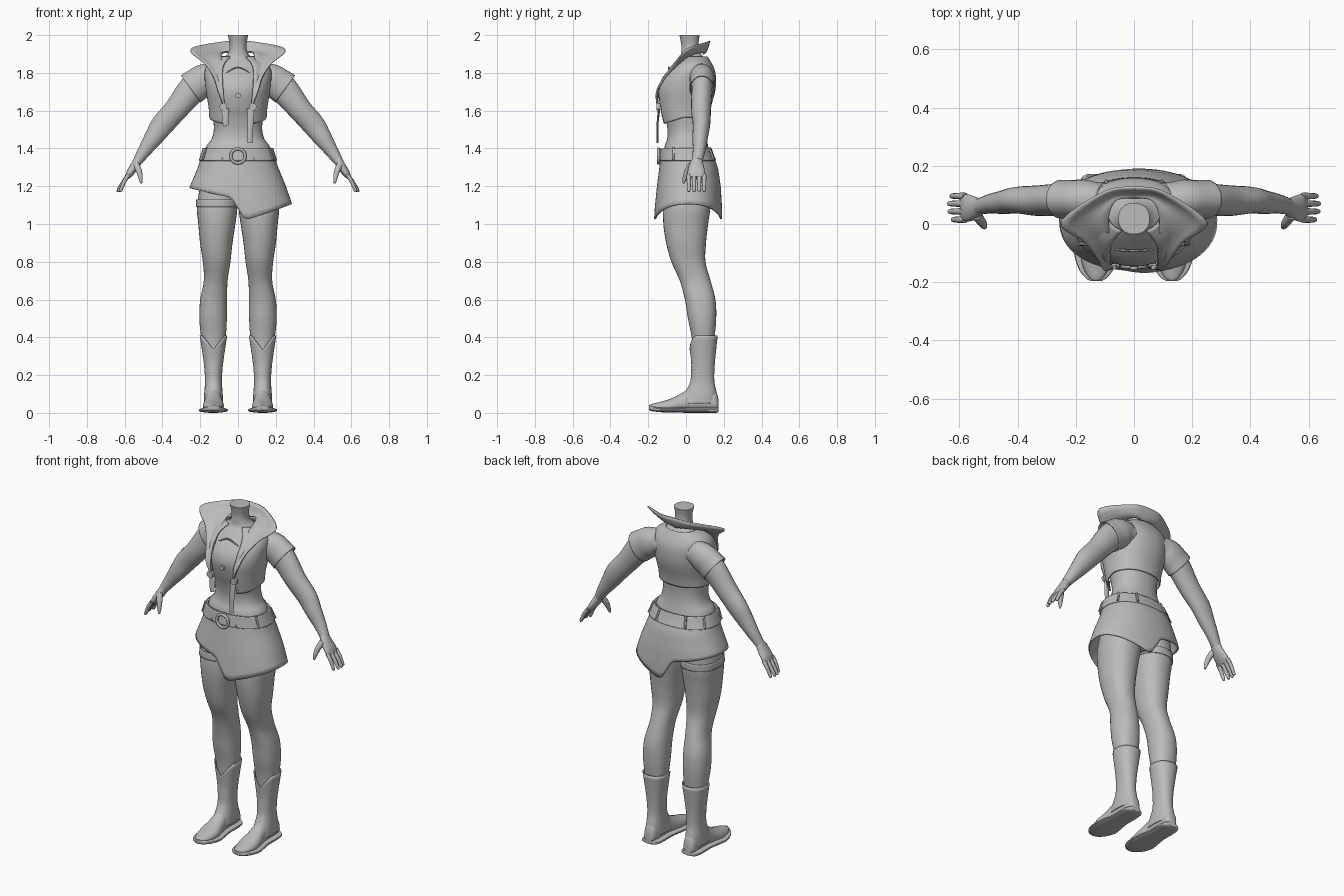
import bpy, bmesh, math
from mathutils import Vector

if "Cube" in bpy.data.objects:
    bpy.data.objects.remove(bpy.data.objects["Cube"])

grey = bpy.data.materials.new("plain grey")
grey.use_nodes = True
grey.diffuse_color = (0.5, 0.5, 0.5, 1)
grey.node_tree.nodes["Principled BSDF"].inputs["Base Color"].default_value = (0.5, 0.5, 0.5, 1)
parts = []


def smooth_rows(rows, k=4):
    """Catmull-Rom interpolation through rows of numbers."""
    out = []
    for i in range(len(rows) - 1):
        a, b, c, d = (rows[max(0, min(len(rows) - 1, i + j))] for j in (-1, 0, 1, 2))
        for s in range(k):
            t = s / k
            out.append([0.5 * (2*q + (r - p)*t + (2*p - 5*q + 4*r - w)*t*t + (3*q - p - 3*r + w)*t**3)
                        for p, q, r, w in zip(a, b, c, d)])
    return out + [list(rows[-1])]


def skin(name, rings, closed=True, caps=True, thick=0):
    """Surface through a stack of point rings."""
    bm = bmesh.new()
    vs = [[bm.verts.new(p) for p in ring] for ring in rings]
    n = len(vs[0])
    for lo, hi in zip(vs, vs[1:]):
        for i in range(n if closed else n - 1):
            j = (i + 1) % n
            bm.faces.new((lo[i], lo[j], hi[j], hi[i]))
    if closed and caps:
        bm.faces.new(vs[0][::-1])
        bm.faces.new(vs[-1])
    bmesh.ops.recalc_face_normals(bm, faces=bm.faces)
    me = bpy.data.meshes.new(name)
    bm.to_mesh(me)
    bm.free()
    ob = bpy.data.objects.new(name, me)
    bpy.context.collection.objects.link(ob)
    me.materials.append(grey)
    if thick:
        m = ob.modifiers.new("thickness", "SOLIDIFY")
        m.thickness = thick
        m.offset = 0
    parts.append(ob)
    return ob


def oval(a, w, yf, yb, e=0.9):
    """Point of a rounded section; angle 0 is the front, front and back depth differ."""
    s, c = math.sin(a), math.cos(a)
    mid = (yf + yb) / 2
    return (w * math.copysign(abs(s)**e, s), mid - (yb - yf) / 2 * math.copysign(abs(c)**e, c))


def column(name, rows, n=32, side=1, **kw):
    """Upright loft from rows of (centre x, z, half width, front y, back y)."""
    rings = []
    for cx, z, w, yf, yb in smooth_rows(rows):
        ring = [oval(2 * math.pi * i / n, w, yf, yb) for i in range(n)]
        rings.append([(side * (cx + x), y, z) for x, y in ring])
    return skin(name, rings, **kw)


def limb(name, rows, n=20, side=1, k=4, **kw):
    """Tube along a path of (x, y, z, y radius, thickness radius)."""
    rows = smooth_rows(rows, k)
    rings = []
    for i, r in enumerate(rows):
        p = Vector(r[:3])
        tan = (Vector(rows[min(i + 1, len(rows) - 1)][:3]) - Vector(rows[max(i - 1, 0)][:3])).normalized()
        u = (Vector((0, 1, 0)) - tan * tan.y).normalized()
        v = tan.cross(u)
        ring = []
        for j in range(n):
            a = 2 * math.pi * j / n
            q = p + u * r[3] * math.cos(a) + v * r[4] * math.sin(a)
            ring.append((side * q.x, q.y, q.z))
        rings.append(ring)
    return skin(name, rings, **kw)


# torso and neck
torso = [(0, 1.1, .07, -.06, .08), (0, 1.2, .18, -.12, .14), (0, 1.3, .185, -.12, .14), (0, 1.4, .172, -.115, .12),
         (0, 1.45, .14, -.1, .11), (0, 1.5, .128, -.098, .105), (0, 1.56, .132, -.11, .108),
         (0, 1.62, .14, -.13, .12), (0, 1.7, .152, -.146, .14), (0, 1.76, .16, -.13, .146),
         (0, 1.81, .16, -.09, .14), (0, 1.85, .13, -.055, .12), (0, 1.88, .075, -.03, .095),
         (0, 1.91, .05, -.025, .075), (0, 1.95, .045, -.025, .066), (0, 2.0, .054, -.035, .072)]
column("torso", torso, n=40)

# open vest with flaps dropping at the front
vest = [(1.565, .148, -.125, .118), (1.62, .152, -.143, .128), (1.7, .165, -.157, .15),
        (1.76, .172, -.142, .155), (1.81, .172, -.105, .15), (1.85, .15, -.07, .132), (1.885, .09, -.03, .11)]
rings = []
for z, w, yf, yb in smooth_rows(vest):
    ring = []
    for i in range(45):
        a = math.radians(26 + 308 * i / 44)
        drop = .04 * max(0, math.cos(a)) * max(0, 1.66 - z) / .1
        ring.append((*oval(a, w, yf, yb), z - drop))
    rings.append(ring)
skin("vest", rings, closed=False, thick=.008)

# raised collar narrowing into lapels
base = [(0, .09, 1.9), (.06, .08, 1.91), (.085, .03, 1.9), (.085, -.04, 1.86), (.082, -.1, 1.79),
        (.078, -.147, 1.7), (.07, -.148, 1.62)]
rim = [(0, .125, 1.97), (.1, .11, 1.962), (.25, .005, 1.925), (.175, -.06, 1.85), (.13, -.115, 1.78),
       (.105, -.155, 1.7), (.075, -.152, 1.62)]
rings = []
for p, q in zip(smooth_rows(base, 6), smooth_rows(rim, 6)):
    ring = []
    for j in range(6):
        v = Vector(p).lerp(Vector(q), j / 5)
        v.z -= .018 * math.sin(math.pi * j / 5) * min(1, max(0, (v.z - 1.7) / .15))
        ring.append(v)
    rings.append(ring)
left_half = [[(-v.x, v.y, v.z) for v in ring] for ring in rings[:0:-1]]
skin("collar", left_half + rings, closed=False, thick=.008)

# shirt neckline
limb("neckline", [(-.065, -.088, 1.8, .004, .004), (0, -.092, 1.83, .004, .004), (.065, -.088, 1.8, .004, .004)], n=6)

# skirt with one long side, pointed at front and back
profile = [(1.4, .176, -.125, .125), (1.3, .208, -.137, .165), (1.2, .25, -.15, .18), (1.1, .284, -.16, .186), (1.02, .295, -.166, .187)]


def skirt_size(z):
    for a, b in zip(profile, profile[1:]):
        if z >= b[0]:
            t = (a[0] - z) / (a[0] - b[0])
            return [p + (q - p) * t for p, q in zip(a[1:], b[1:])]
    return profile[-1][1:]


def hem(a):
    x = math.sin(a)
    if x < -.1:
        return 1.14 - .05 * (x + .1) / .9
    if x < .1:
        return 1.14 - .12 * (x + .1) / .2
    return 1.02 + .085 * (x - .1) / .9


rings = []
for j in range(13):
    ring = []
    for i in range(80):
        a = 2 * math.pi * i / 80
        z = 1.4 + (hem(a) - 1.4) * j / 12
        ring.append((*oval(a, *skirt_size(z)), z))
    rings.append(ring)
skin("skirt", rings, caps=False, thick=.008)

# belt, buckle, loops and rivets
column("belt", [(0, 1.335, .204, -.139, .156), (0, 1.37, .192, -.135, .142), (0, 1.4, .183, -.132, .132)], n=48, caps=False, thick=.008)
bpy.ops.mesh.primitive_torus_add(major_radius=.038, minor_radius=.008, major_segments=32, minor_segments=10,
                                 location=(0, -.146, 1.36), rotation=(math.pi / 2, 0, 0))
parts.append(bpy.context.object)
parts[-1].name = "buckle"
for deg in (62, 118, 155, 205, 242, 298):
    a = math.radians(deg)
    x0, y0 = oval(a, .185, -.134, .134)
    x1, y1 = oval(a, .209, -.143, .16)
    limb("belt_loop", [(x0, y0, 1.405, .007, .007), (x1, y1, 1.34, .007, .007)], n=6, k=1)


def disc(name, loc, r, depth):
    bpy.ops.mesh.primitive_cylinder_add(vertices=20, radius=r, depth=depth, location=loc, rotation=(math.pi / 2, 0, 0))
    parts.append(bpy.context.object)
    parts[-1].name = name


disc("shirt_bow", (0, -.15, 1.68), .014, .012)

for s, side in ((1, "left"), (-1, "right")):
    disc(side + "_belt_rivet", (s * .08, -.136, 1.345), .007, .012)
    disc(side + "_vest_button", (s * .078, -.148, 1.62), .02, .016)
    # hanging vest strap
    end = 1.43 if s > 0 else 1.52
    limb(side + "_vest_strap", [(.068, -.142, 1.61, .006, .02), (.066, -.15, 1.54, .005, .016), (.062, -.15, end, .005, .014)], n=8, side=s)
    # arm and sleeve
    limb(side + "_arm", [(.1, .08, 1.78, .06, .06), (.17, .085, 1.765, .062, .076), (.24, .085, 1.715, .056, .076),
                         (.325, .08, 1.61, .053, .063), (.4, .082, 1.525, .046, .06), (.445, .075, 1.46, .041, .05),
                         (.49, .07, 1.395, .034, .037), (.53, .06, 1.335, .028, .026)], side=s)
    limb(side + "_sleeve", [(.11, .08, 1.79, .055, .06), (.17, .085, 1.767, .064, .08), (.215, .085, 1.74, .063, .083),
                            (.25, .085, 1.715, .064, .086)], side=s, caps=False, thick=.006)
    # palm, fingers and thumb
    limb(side + "_palm", [(.525, .06, 1.345, .026, .024), (.548, .055, 1.305, .04, .023), (.572, .055, 1.27, .047, .02),
                          (.588, .055, 1.245, .044, .012)], side=s)
    for f, (y, dx) in enumerate(((.015, .035), (.043, .046), (.07, .048), (.096, .04))):
        limb(side + "_finger_%d" % (f + 1), [(.58, y, 1.258, .012, .012), (.59 + dx / 3, y, 1.225, .011, .011),
             (.585 + dx, y, 1.18, .009, .009), (.589 + dx, y, 1.17, .004, .004)], n=10, side=s)
    limb(side + "_thumb", [(.54, .03, 1.315, .018, .018), (.524, .008, 1.28, .016, .016), (.516, -.006, 1.245, .012, .012),
                           (.512, -.013, 1.215, .005, .005)], n=10, side=s)
    # leg
    column(side + "_leg", [(.1, 1.25, .09, -.1, .13), (.11, 1.1, .107, -.12, .13), (.112, 1.0, .098, -.12, .117),
           (.115, .9, .086, -.105, .106), (.113, .8, .073, -.078, .103), (.118, .7, .063, -.033, .13),
           (.129, .6, .071, -.006, .156), (.132, .5, .073, .01, .16), (.13, .4, .065, .03, .152),
           (.13, .3, .05, .036, .148), (.13, .15, .04, .03, .14)], side=s)
    # boot shaft with a dipped front
    boot = column(side + "_boot_shaft", [(.13, .05, .048, -.03, .16), (.13, .1, .046, -.005, .16), (.13, .16, .042, .024, .148),
           (.13, .22, .044, .03, .147), (.13, .3, .053, .03, .153), (.13, .41, .07, .022, .165)], side=s, caps=False, thick=.006)
    for v in boot.data.vertices:
        front = max(0, 1 - abs(v.co.x - s * .13) / .06) * (v.co.y < .09)
        v.co.z -= .075 * front * min(1, max(0, (v.co.z - .25) / .16))
    # shoe and sole: (y, low z, high z, half width)
    shoe = [(.172, .02, .07, .025), (.155, .015, .12, .045), (.1, .015, .14, .052), (.03, .015, .135, .052),
            (-.03, .016, .1, .062), (-.09, .016, .072, .07), (-.15, .02, .055, .055), (-.185, .025, .046, .03), (-.196, .03, .04, .01)]
    for name, grow in (("shoe", 0), ("sole", .007)):
        rings = []
        for y, lo, hi, w in smooth_rows(shoe):
            if grow:
                lo, hi = lo - .015, lo + .012
            mid, half, ring = (lo + hi) / 2, (hi - lo) / 2, []
            for i in range(24):
                a = 2 * math.pi * i / 24
                c, d = math.cos(a), math.sin(a)
                taper = 1 - .22 * (d + 1) * (not grow)
                ring.append((s * .13 + (w + grow) * c * taper, y, mid + half * math.copysign(abs(d)**.7, d)))
            rings.append(ring)
        skin(side + "_" + name, rings)

# thigh band on the shorter skirt side
column("thigh_band", [(.111, 1.09, .109, -.123, .131), (.11, 1.13, .109, -.122, .132)], side=-1, caps=False, thick=.006)

# shading
bpy.ops.object.select_all(action="DESELECT")
for ob in parts:
    ob.select_set(True)
    if not ob.data.materials:
        ob.data.materials.append(grey)
bpy.context.view_layer.objects.active = parts[0]
bpy.ops.object.shade_smooth_by_angle(angle=math.radians(40))
